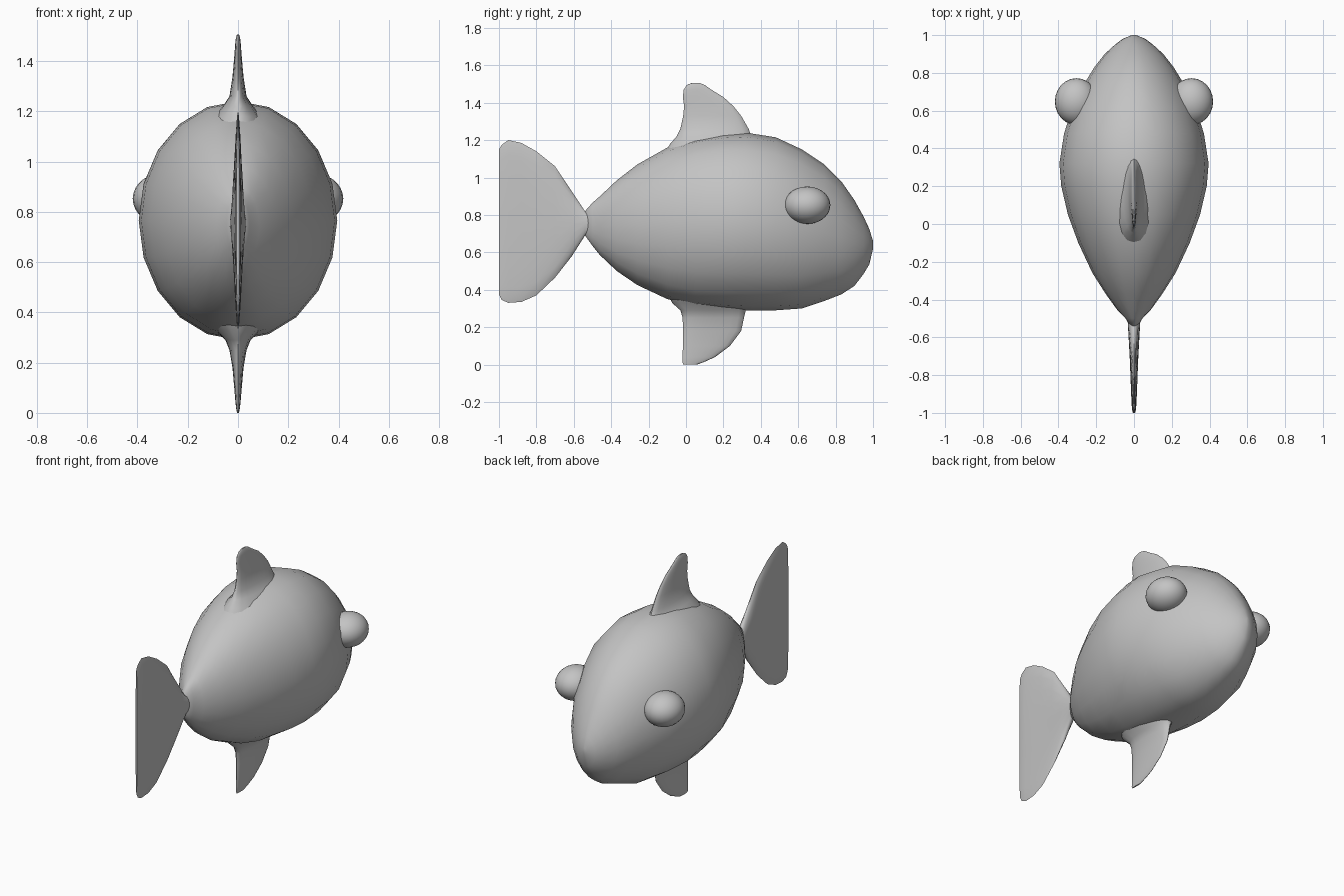
import bpy, bmesh, math

grey = bpy.data.materials.new("plain grey")
grey.diffuse_color = (0.55, 0.55, 0.55, 1)


def finish(ob, angle=60):
    ob.data.materials.append(grey)
    bpy.ops.object.select_all(action='DESELECT')
    ob.select_set(True)
    bpy.context.view_layer.objects.active = ob
    bpy.ops.object.shade_smooth_by_angle(angle=math.radians(angle))


def loft(name, rings, axis, sides=20, pinch=0.0):
    """Skin oval rings (position, low edge, high edge, half width) along an axis."""
    bm = bmesh.new()
    loops = []
    for pos, low, high, half in rings:
        mid, tall = (low + high) / 2, (high - low) / 2
        power = 1 + pinch * max(0, pos - 0.5)
        loop = []
        for i in range(sides):
            a = 2 * math.pi * i / sides
            c = math.cos(a)
            x = half * math.copysign(abs(c) ** power, c)
            v = mid + tall * math.sin(a)
            loop.append(bm.verts.new((x, pos, v) if axis == 'Y' else (x, v, pos)))
        loops.append(loop)
    for a, b in zip(loops, loops[1:]):
        for i in range(sides):
            j = (i + 1) % sides
            bm.faces.new((a[i], a[j], b[j], b[i]))
    bm.faces.new(loops[0])
    bm.faces.new(loops[-1])
    bmesh.ops.recalc_face_normals(bm, faces=bm.faces)
    mesh = bpy.data.meshes.new(name)
    bm.to_mesh(mesh)
    bm.free()
    ob = bpy.data.objects.new(name, mesh)
    bpy.context.collection.objects.link(ob)
    finish(ob)
    return ob


# Body, from the tail root to the snout
loft("body", [
    (-0.54, 0.69, 0.82, 0.022), (-0.50, 0.635, 0.865, 0.045),
    (-0.46, 0.585, 0.90, 0.085), (-0.37, 0.50, 0.985, 0.15),
    (-0.26, 0.425, 1.07, 0.22), (-0.10, 0.35, 1.16, 0.295),
    (0.05, 0.31, 1.21, 0.35), (0.20, 0.295, 1.235, 0.385),
    (0.32, 0.29, 1.24, 0.395), (0.48, 0.29, 1.215, 0.37),
    (0.62, 0.30, 1.15, 0.325), (0.74, 0.34, 1.07, 0.265),
    (0.83, 0.375, 0.98, 0.21), (0.90, 0.42, 0.88, 0.155),
    (0.95, 0.485, 0.79, 0.10), (0.98, 0.535, 0.725, 0.06),
    (1.00, 0.62, 0.66, 0.012)], 'Y', pinch=0.4)

# Tail fin, widening toward the back
loft("tail_fin", [
    (-1.00, 0.375, 1.15, 0.006), (-0.985, 0.345, 1.175, 0.010),
    (-0.95, 0.33, 1.20, 0.013), (-0.88, 0.335, 1.185, 0.016),
    (-0.80, 0.37, 1.14, 0.019), (-0.70, 0.465, 1.06, 0.023),
    (-0.61, 0.58, 0.925, 0.028), (-0.54, 0.69, 0.82, 0.032),
    (-0.48, 0.70, 0.81, 0.032)], 'Y')

# Back fin, flaring into the body
loft("back_fin", [
    (1.12, -0.12, 0.38, 0.13), (1.18, -0.085, 0.36, 0.095),
    (1.22, -0.05, 0.35, 0.06), (1.26, -0.03, 0.335, 0.034),
    (1.33, -0.015, 0.295, 0.023), (1.38, -0.01, 0.255, 0.018),
    (1.43, -0.017, 0.20, 0.014), (1.47, -0.012, 0.135, 0.011),
    (1.495, 0.005, 0.10, 0.008), (1.505, 0.03, 0.075, 0.004)], 'Z')

# Belly fin, swept back
loft("belly_fin", [
    (0.40, -0.10, 0.36, 0.14), (0.33, -0.075, 0.345, 0.09),
    (0.29, -0.03, 0.32, 0.05), (0.25, -0.018, 0.31, 0.034),
    (0.18, -0.016, 0.295, 0.022), (0.10, -0.017, 0.235, 0.015),
    (0.04, -0.018, 0.155, 0.010), (0.015, -0.02, 0.10, 0.007),
    (0.00, -0.015, 0.06, 0.004)], 'Z')

# Bulging eyes, one on each side
for side, label in ((1, "right"), (-1, "left")):
    bpy.ops.mesh.primitive_uv_sphere_add(segments=24, ring_count=14, radius=1,
                                         location=(side * 0.305, 0.648, 0.852))
    eye = bpy.context.object
    eye.name = label + "_eye"
    eye.scale = (0.114, 0.124, 0.10)
    finish(eye)
